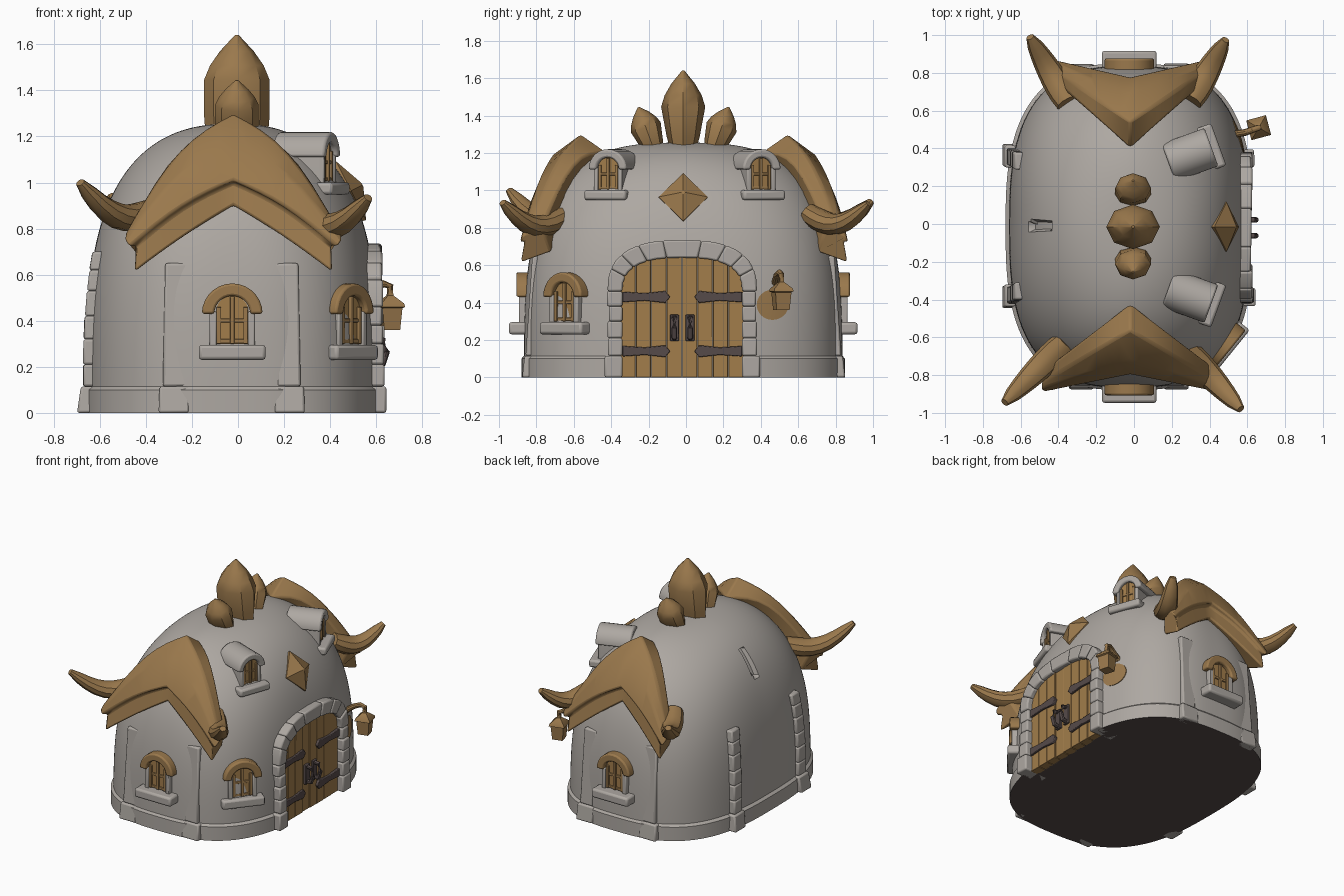
import bpy, bmesh, math, random
from math import sin, cos, pi, radians
from mathutils import Matrix, Vector

random.seed(4)
if "Cube" in bpy.data.objects:
    bpy.data.objects.remove(bpy.data.objects["Cube"])


def material(name, rgb):
    m = bpy.data.materials.new(name)
    m.use_nodes = True
    m.diffuse_color = (*rgb, 1)
    m.node_tree.nodes["Principled BSDF"].inputs["Base Color"].default_value = (*rgb, 1)
    return m


STONE = material("pale stone", (.42, .39, .36))
TAN = material("tan trim", (.325, .19, .073))
WOOD = material("door wood", (.36, .205, .07))
METAL = material("dark iron", (.092, .069, .067))
ID = Matrix.Identity(4)


def finish(name, bm, mats, m=ID, angle=35, bevel=0):
    bmesh.ops.recalc_face_normals(bm, faces=bm.faces)
    me = bpy.data.meshes.new(name)
    bm.to_mesh(me)
    bm.free()
    me.transform(m)
    for mat in mats:
        me.materials.append(mat)
    me.shade_smooth()
    me.set_sharp_from_angle(angle=radians(angle))
    ob = bpy.data.objects.new(name, me)
    bpy.context.collection.objects.link(ob)
    if bevel:
        mod = ob.modifiers.new("soft edges", 'BEVEL')
        mod.width, mod.segments = bevel, 2
    return ob


def loft(name, rings, mat, m=ID, **kw):
    """Skin a list of closed rings and cap both ends."""
    bm = bmesh.new()
    rows = [[bm.verts.new(p) for p in r] for r in rings]
    n = len(rows[0])
    for a, b in zip(rows, rows[1:]):
        for i in range(n):
            j = (i + 1) % n
            bm.faces.new((a[i], a[j], b[j], b[i]))
    bm.faces.new(rows[0])
    bm.faces.new(rows[-1])
    return finish(name, bm, [mat], m, **kw)


def prism(name, outline, y0, y1, mat, m=ID, **kw):
    """Extrude an x-z outline along y."""
    return loft(name, [[(x, y, z) for x, z in outline] for y in (y0, y1)], mat, m, **kw)


def box(name, x, y, z, mat, m=ID, bevel=.008):
    """Box from (low, high) ranges."""
    return prism(name, [(x[0], z[0]), (x[1], z[0]), (x[1], z[1]), (x[0], z[1])], *y, mat, m, bevel=bevel)


def tube(name, path, radii, mat, m=ID, sides=10, flat=1):
    path = [Vector(p) for p in path]
    rings = []
    for i, (p, r) in enumerate(zip(path, radii)):
        d = path[min(i + 1, len(path) - 1)] - path[max(i - 1, 0)]
        q = d.to_track_quat('Z', 'Y')
        rings.append([p + q @ Vector((r * cos(k * 2 * pi / sides), flat * r * sin(k * 2 * pi / sides), 0))
                      for k in range(sides)])
    return loft(name, rings, mat, m)


def place(x, y, z, yaw, scale=1):
    return Matrix.Translation((x, y, z)) @ Matrix.Rotation(radians(yaw), 4, 'Z') @ Matrix.Scale(scale, 4)


# Domed body: rounded-oblong plan that softens towards the crown, on a plinth
CX, CY, TOP, PLINTH = -.025, -.015, 1.255, .11


def half_sizes(z):
    """Half width, half length and squareness at a height."""
    n = 2.8 - (z / TOP) ** 3
    if z < PLINTH:
        return .655, .865, n
    fall = 1 - (z / TOP) ** 3.4
    return .637 * fall ** .417, .852 * fall ** .345, n


def wall(theta, z):
    hx, hy, n = half_sizes(z)
    r = (abs(cos(theta) / hx) ** n + abs(sin(theta) / hy) ** n) ** (-1 / n)
    return CX + r * cos(theta), CY + r * sin(theta)


def door_top(x, w=.32, h=.18):
    return .46 + h * max(0, 1 - abs(x / w) ** 2.6) ** (1 / 2.6)


def body_point(theta, z):
    x, y = wall(theta, z)
    d = abs(y + .02)
    if x > 0 and d < .36 and z < door_top(d, .36, .22):      # doorway recess
        x = min(x, .54)
    if x < 0 and abs(y + .01) < .022 and .93 < z < 1.1:      # narrow slot
        x += .03
    return x, y, z


SEG, RINGS = 240, 90
start, end = math.asin(.115 / TOP), 1.55
levels = [k * .02 for k in range(6)]
levels += [TOP * sin(start + (end - start) * k / RINGS) for k in range(RINGS + 1)]
body = loft("domed_body", [[body_point(i * 2 * pi / SEG, z) for i in range(SEG)] for z in levels], STONE)
body.data.materials.append(METAL)
for f in body.data.polygons:
    if f.center.z < .001:
        f.material_index = 1


# Round tan patch on the wall behind the lantern
def patch_ring(r, lift):
    ring = []
    for k in range(32):
        y, z = .463 + r * cos(k * pi / 16), .388 + r * .95 * sin(k * pi / 16)
        hx, hy, n = half_sizes(z)
        ring.append((CX + hx * (1 - ((y - CY) / hy) ** n) ** (1 / n) + lift, y, z))
    return ring


loft("wall_patch", [patch_ring(r, .005) for r in (.01, .03, .05, .07, .085)] + [patch_ring(.085, -.004)], TAN)


# Stone piers on the ends and the plain side, leaning with the wall
def pier(name, theta, yaw, cuts, half, out):
    for a, b in zip(cuts, cuts[1:]):
        w = half + (.014 if a == 0 else 0)
        o = out + (.007 if a == 0 else 0) + random.uniform(0, .006)
        rings = [[place(*wall(theta, z), z, yaw) @ Vector(p) for p in ((-w, -o, 0), (w, -o, 0), (w, .05, 0), (-w, .05, 0))]
                 for z in (a, b)]
        loft(name, rings, STONE, bevel=.01)


for x in (-.275, .22):
    for side, yaw in ((-1, 0), (1, 180)):
        pier("end_pier", math.atan2(side * .83, x - CX), yaw, (0, .115, .65), .052, .01)
for y in (-.38, .36):
    pier("side_pier", math.atan2(y - CY, -.62), -90, (0, .115, .21, .32, .42, .53, .62, .7), .045, .03)


# Arched windows
def arc(r, spring, steps=14):
    return [(r * cos(pi * k / steps), spring + r * sin(pi * k / steps)) for k in range(steps + 1)]


def window(name, m, hood_mat, depth=.06, sill=.085):
    spring = .14
    prism(name + "_surround", [(-.098, -.02), (.098, -.02)] + arc(.098, spring), -.008, depth, STONE, m)
    prism(name + "_shutter", [(-.07, 0), (.07, 0)] + arc(.07, spring), -.014, 0, WOOD, m)
    for s in (-1, 1):
        box(name + "_jamb", (s * .083 - .015, s * .083 + .015), (-.032, .02), (-.01, spring), STONE, m, .006)
        box(name + "_stile", (s * .058 - .01, s * .058 + .01), (-.026, 0), (0, spring + .02), TAN, m, .003)
    box(name + "_mullion", (-.01, .01), (-.028, 0), (0, spring + .065), TAN, m, .003)
    for z in (.01, .1):
        box(name + "_rail", (-.065, .065), (-.022, 0), (z - .008, z + .01), TAN, m, .003)
    prism(name + "_hood", arc(.132, spring - .01) + arc(.078, spring - .01)[::-1], -.045, depth, hood_mat, m, bevel=.01)
    box(name + "_sill", (-.145, .145), (-sill, .05), (-.07, -.005), STONE, m, .014)


for name, theta, yaw in (("front_window", -pi / 2, 0), ("back_window", pi / 2, 180)):
    window(name, place(*wall(theta, .38), .3, yaw), TAN)
window("corner_window", place(.475, -.637, .3, 51), TAN, sill=.06)
for y, yaw in ((-.41, 70), (.395, 110)):
    window("dormer", place(.375, y, 1.005, yaw, .82), STONE, .25, .095)

# Plank door in its stone arch (local x runs along the wall)
DOOR = place(0, -.02, 0, 90)
PLANKS = 8
for k in range(PLANKS):
    a = -.33 + k * .66 / PLANKS
    b = a + .66 / PLANKS - .003
    tops = [(b + (a - b) * t / 4, door_top(b + (a - b) * t / 4, .335, .19)) for t in range(5)]
    prism("door_plank", [(a, 0), (b, 0)] + tops, -.585 - random.uniform(0, .008), -.53, WOOD, DOOR, bevel=.003)


def arch_point(a, w, h):
    c, s = cos(a), sin(a)
    return math.copysign(w * abs(c) ** .77, c), .46 + h * s ** .77


def arch_stone(outline):
    z = sum(p[1] for p in outline) / len(outline)
    prism("arch_stone", outline, -.637 + .03 * z - random.uniform(0, .01), -.45, STONE, DOOR, bevel=.01)


STONES = 9
for k in range(STONES):
    a, b = pi * k / STONES, pi * (k + 1) / STONES
    mid = (a + b) / 2
    arch_stone([arch_point(t, .32, .18) for t in (a, mid, b)] + [arch_point(t, .4, .275) for t in (b, mid, a)])
for s in (-1, 1):
    cuts = (0, .115, .21, .3, .38, .46)
    for a, b in zip(cuts, cuts[1:]):
        w = .415 if a == 0 else .4 + random.uniform(-.01, .006)
        arch_stone([(s * .32, a), (s * w, a), (s * w, b), (s * .32, b)])
    for z in (.14, .43):
        prism("hinge", [(s * .32, z - .028), (s * .2, z - .02), (s * .09, z - .032), (s * .065, z),
                        (s * .09, z + .032), (s * .2, z + .02), (s * .32, z + .028)], -.606, -.58, METAL, DOOR, bevel=.004)
    x = s * .042
    box("handle_plate", (x - .024, x + .024), (-.605, -.58), (.195, .335), METAL, DOOR, .004)
    tube("handle", [(x, -.59, .32), (x, -.63, .315), (x, -.645, .265), (x, -.63, .215), (x, -.59, .21)],
         [.015] * 5, METAL, DOOR)

# Winged gable hoods: (x, y, z) cross-sections at apex and tip, with upward bow
APEX = [(0, -.42, 1.2), (0, -.56, 1.3), (0, -.71, 1.19), (0, -.8, 1.01), (0, -.76, 1), (0, -.78, .9), (0, -.6, .92)]
TIP = [(.45, -.77, .8), (.47, -.84, .775), (.475, -.875, .75), (.455, -.89, .72), (.43, -.865, .72), (.43, -.885, .61), (.4, -.72, .67)]
BOW = (.14, .09, .06, .03, .03, .01, .02)
STEPS = 8
for name, sx, sy in (("front_hood", 1, 1), ("back_hood", .87, -1)):
    rings = []
    for k in range(-STEPS, STEPS + 1):
        t = abs(k) / STEPS
        ring = []
        for a, b, bow in zip(APEX, TIP, BOW):
            p = Vector(a).lerp(Vector(b), t)
            ring.append((-.02 + sx * math.copysign(p.x, k), -.01 + sy * (p.y + .01), p.z + bow * sin(pi * t)))
        rings.append(ring)
    loft(name, rings, TAN, bevel=.012)

# Upswept horns beside the hoods
for root, tip in (((-.36, -.62, .88), (-.685, -.945, 1)), ((.27, -.66, .86), (.565, -.98, .935)),
                  ((-.35, .64, .88), (-.55, .99, .94)), ((.3, .65, .88), (.485, .975, .93))):
    path = []
    for k in range(9):
        p = Vector(root).lerp(Vector(tip), k / 8)
        p.z -= .085 * sin(pi * k / 8)
        path.append(p)
    tube("horn", path, [.062, .07, .072, .07, .066, .06, .052, .042, .022], TAN, flat=.85)


# Crystals along the roof ridge
def crystal(name, y, tilt, h, rx, ry):
    m = Matrix.Translation((-.005, y, 1.2)) @ Matrix.Rotation(radians(tilt), 4, 'X')
    shape = ((0, .95, .55), (.2, 1, .75), (.56, 1, 1), (.7, .82, .84), (.84, .52, .54), (1, .06, .06))
    loft(name, [[(a * rx * cos(k * pi / 4), b * ry * sin(k * pi / 4), t * h) for k in range(8)]
                for t, a, b in shape], TAN, m, angle=40)


crystal("centre_crystal", -.015, 0, .44, .142, .118)
crystal("front_crystal", -.165, 20, .26, .095, .084)
crystal("back_crystal", .14, -20, .26, .095, .084)

# Diamond boss above the door
boss = Matrix.Translation((.482, -.015, .96)) @ Matrix.Rotation(radians(63), 4, 'Y')
loft("diamond_boss", [[(r * cos(k * pi / 2), r * .92 * sin(k * pi / 2), z) for k in range(4)]
                      for r, z in ((.13, -.06), (.143, .01), (.01, .065))], TAN, boss, angle=20)

# Hanging lantern
LAMP = place(.66, .51, 0, 15)
loft("lantern", [[(sx * r, sy * r, z) for sx, sy in ((-1, -1), (1, -1), (1, 1), (-1, 1))]
                 for r, z in ((.036, .36), (.044, .455), (.054, .46), (.05, .475), (.012, .51), (.01, .54))], TAN, LAMP)
tube("lantern_bracket", [(.53, .475, .5), (.59, .485, .545), (.63, .5, .56), (.66, .51, .55), (.66, .51, .5)],
     [.02, .018, .017, .016, .012], TAN)
